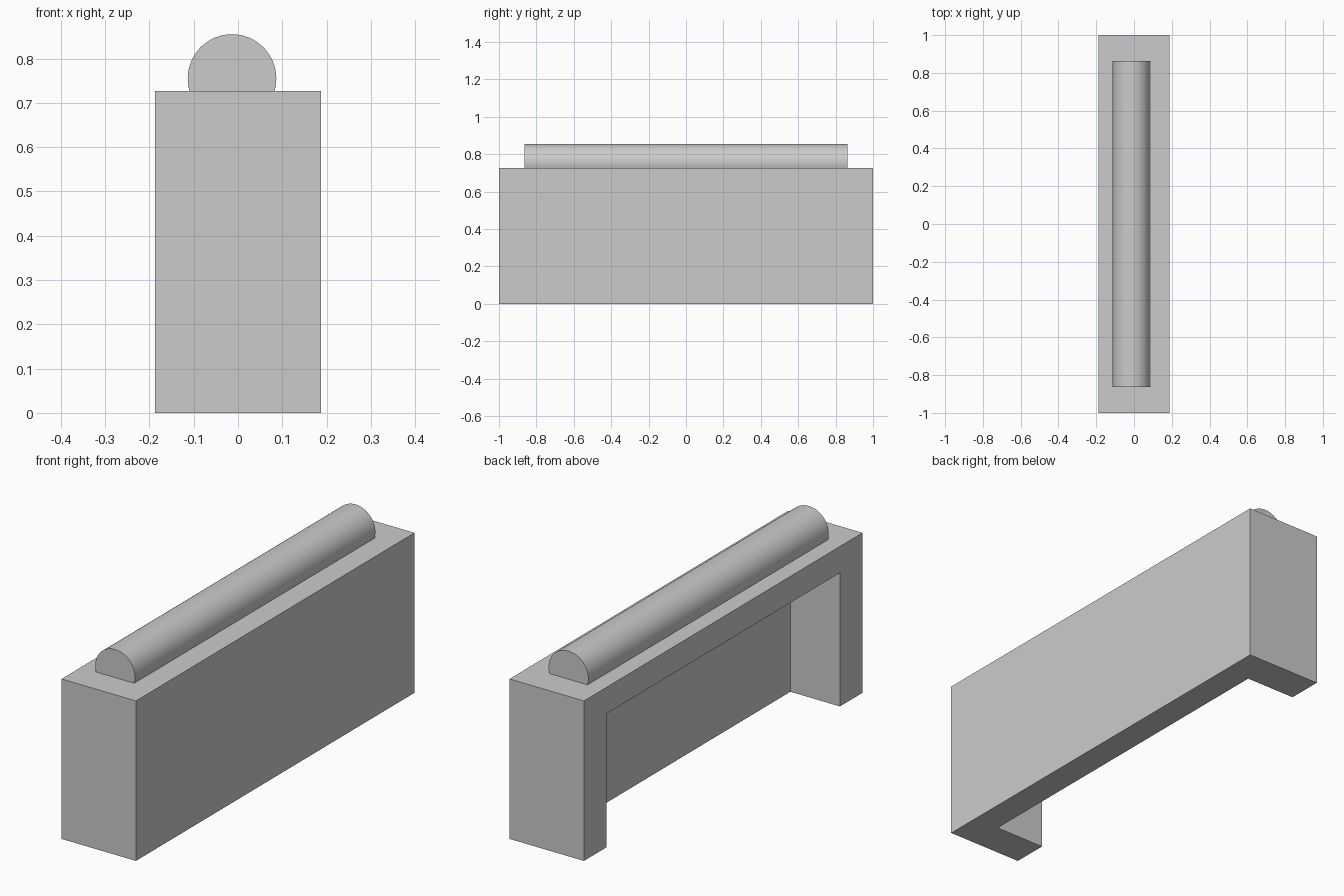
import bpy
import bmesh
from mathutils import Matrix, Vector

default = bpy.data.objects.get("Cube")
if default:
    bpy.data.objects.remove(default, do_unlink=True)

# Single grey finish
grey = bpy.data.materials.new("plain grey")
grey.use_nodes = True
colour = (0.6, 0.6, 0.6, 1)
grey.diffuse_color = colour
grey.node_tree.nodes["Principled BSDF"].inputs["Base Color"].default_value = colour

HALF_X, HALF_Y, TOP = 0.187, 1.0, 0.727
LEG, SLAB, WALL = 0.162, 0.12, 0.125


def add_object(name, bm):
    bmesh.ops.recalc_face_normals(bm, faces=bm.faces)
    mesh = bpy.data.meshes.new(name)
    bm.to_mesh(mesh)
    bm.free()
    mesh.materials.append(grey)
    obj = bpy.data.objects.new(name, mesh)
    bpy.context.collection.objects.link(obj)
    return obj


def extrude_profile(bm, points, x0, x1):
    """Extrude a (y, z) outline from x0 to x1."""
    face = bm.faces.new([bm.verts.new((x0, y, z)) for y, z in points])
    moved = bmesh.ops.extrude_face_region(bm, geom=[face], use_keep_orig=True)["geom"]
    verts = [v for v in moved if isinstance(v, bmesh.types.BMVert)]
    bmesh.ops.translate(bm, verts=verts, vec=Vector((x1 - x0, 0, 0)))


# Housing: solid block with a recess open to one long side and the bottom
housing = bmesh.new()
inner_y, ceiling, wall_x = HALF_Y - LEG, TOP - SLAB, HALF_X - WALL
arch = [(-HALF_Y, 0), (-inner_y, 0), (-inner_y, ceiling), (inner_y, ceiling),
        (inner_y, 0), (HALF_Y, 0), (HALF_Y, TOP), (-HALF_Y, TOP)]
extrude_profile(housing, arch, -HALF_X, HALF_X)
# Back wall closes the arch on the other long side
recess = [(-inner_y, 0), (inner_y, 0), (inner_y, ceiling), (-inner_y, ceiling)]
extrude_profile(housing, recess, wall_x, HALF_X)
# Weld the two and drop the doubled faces between them
bmesh.ops.remove_doubles(housing, verts=housing.verts, dist=0.0001)
bmesh.ops.dissolve_limit(housing, angle_limit=0.01, verts=housing.verts,
                         edges=housing.edges)
add_object("housing", housing)

# Round bar partly sunk into the top
bar = bmesh.new()
turn = Matrix.Translation((-0.0135, 0, 0.755)) @ Matrix.Rotation(1.5708, 4, "X")
bmesh.ops.create_cone(bar, cap_ends=True, segments=64, radius1=0.1, radius2=0.1,
                      depth=1.726, matrix=turn)
bar_obj = add_object("top_bar", bar)
bpy.ops.object.select_all(action="DESELECT")
bar_obj.select_set(True)
bpy.context.view_layer.objects.active = bar_obj
bpy.ops.object.shade_smooth_by_angle()
